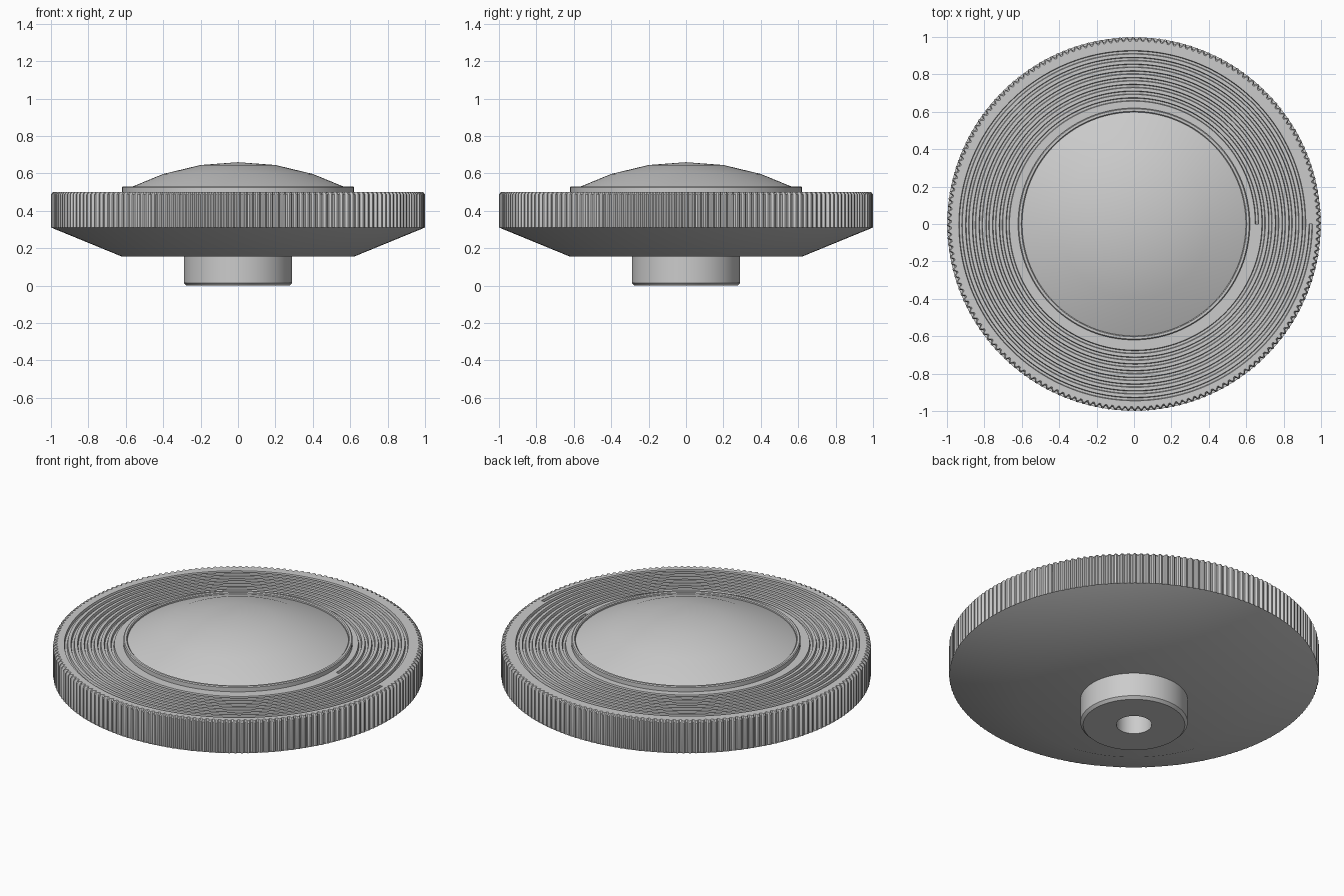
import bpy, bmesh, math

if "Cube" in bpy.data.objects:
    bpy.data.objects.remove(bpy.data.objects["Cube"])


def finish(bm, name):
    bmesh.ops.remove_doubles(bm, verts=bm.verts, dist=1e-5)
    me = bpy.data.meshes.new(name)
    bm.to_mesh(me)
    bm.free()
    ob = bpy.data.objects.new(name, me)
    bpy.context.collection.objects.link(ob)
    bpy.ops.object.select_all(action='DESELECT')
    bpy.context.view_layer.objects.active = ob
    ob.select_set(True)
    bpy.ops.object.shade_smooth_by_angle(angle=math.radians(25))
    return ob


def lathe(name, profile, n=128, radius=lambda r, i: r):
    """Revolve (r, z) points listed so that the outside is on the right of the path."""
    bm = bmesh.new()
    rows = []
    for i in range(n):
        a = 2 * math.pi * i / n
        rows.append([bm.verts.new((radius(r, i) * math.cos(a), radius(r, i) * math.sin(a), z))
                     for r, z in profile])
    for i in range(n):
        p, q = rows[i], rows[(i + 1) % n]
        for j in range(len(profile) - 1):
            bm.faces.new((p[j], q[j], q[j + 1], p[j + 1]))
    return finish(bm, name)


# Hub with a blind bore
lathe("hub", [(0, 0.15), (0.096, 0.15), (0.096, 0), (0.275, 0), (0.29, 0.015), (0.29, 0.16)])

# Conical underside
lathe("underside", [(0.0, 0.155), (0.62, 0.155), (0.998, 0.31), (0.98, 0.31)], 180)

# Knurled rim: four points per tooth
DEPTH = 0.014
lathe("knurled_rim", [(0.98, 0.31), (1.0, 0.31), (1.0, 0.488), (0.99, 0.5), (0.97, 0.5)], 720,
      lambda r, i: r - DEPTH if r >= 0.99 and i % 4 > 1 else r)

# Top plate with a continuous spiral groove
TURNS, PITCH, START, STEPS = 8, 0.036, 0.657, 360
groove = [(-0.0095, 0.5), (-0.006, 0.486), (0.006, 0.486), (0.0095, 0.5)]
bm = bmesh.new()
rows = []
for i in range(STEPS + 1):
    t = i / STEPS
    a = 2 * math.pi * t
    pts = [(0.58, 0.5)]
    for k in range(TURNS):
        c = START + PITCH * (k + t)
        pts += [(c + dr, z) for dr, z in groove]
    pts.append((0.976, 0.5))
    rows.append([bm.verts.new((r * math.cos(a), r * math.sin(a), z)) for r, z in pts])
for p, q in zip(rows, rows[1:]):
    for j in range(len(p) - 1):
        bm.faces.new((p[j], p[j + 1], q[j + 1], q[j]))
bm.faces.new(rows[0][1:5])
bm.faces.new(rows[-1][-2:-6:-1])
finish(bm, "spiral_top")

# Raised ring around the cap
lathe("cap_ring", [(0.62, 0.495), (0.62, 0.525), (0.615, 0.53), (0.603, 0.53), (0.598, 0.525), (0.598, 0.5)])

# Domed cap
lathe("domed_cap", [(0.6, 0.5), (0.6, 0.515), (0.4, 0.597), (0.2, 0.645), (0, 0.66)])
